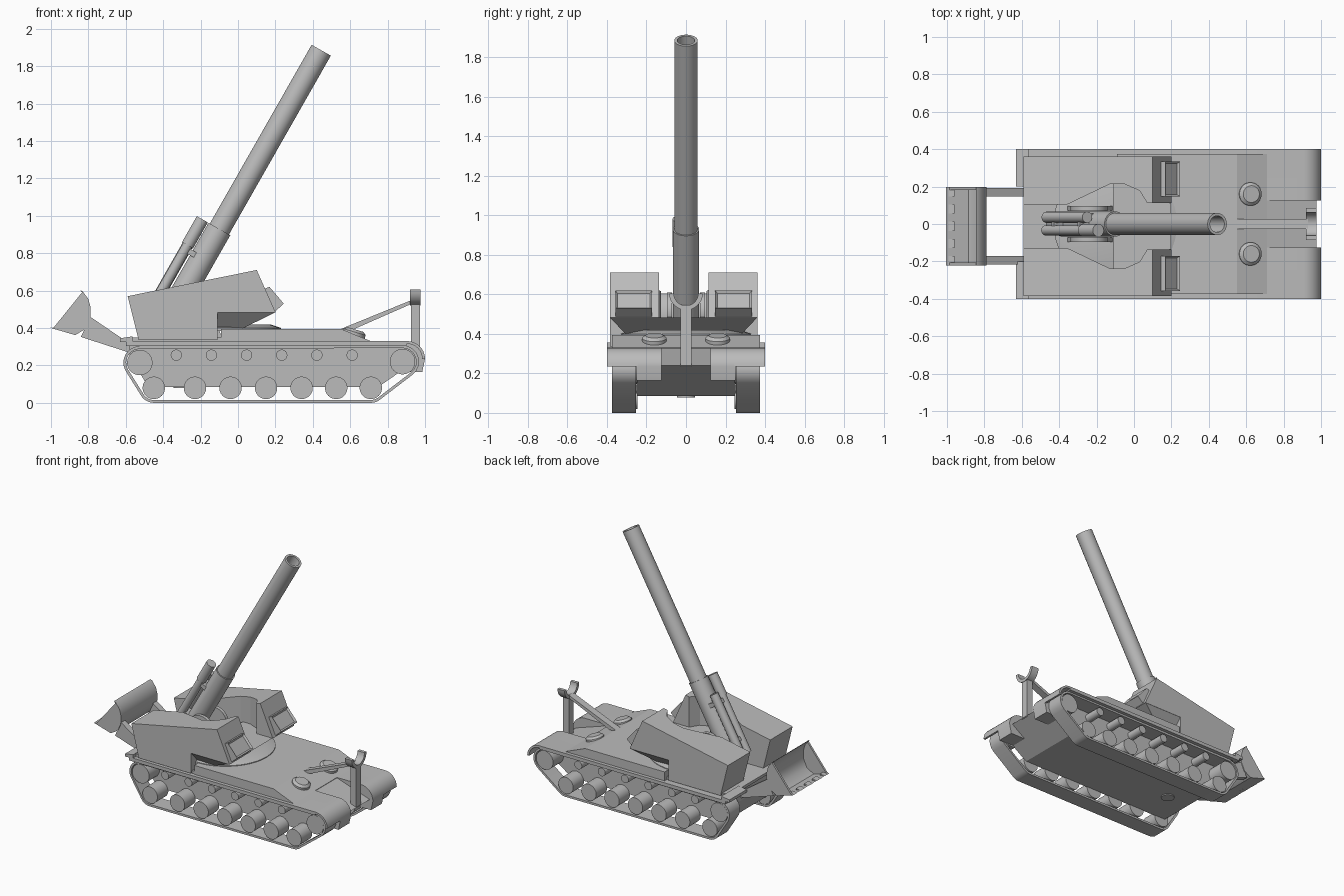
import bpy, bmesh
from math import sin, cos, pi, radians
from mathutils import Vector

if "Cube" in bpy.data.objects:
    bpy.data.objects.remove(bpy.data.objects["Cube"], do_unlink=True)

grey = bpy.data.materials.new("plain grey")
grey.use_nodes = True
grey.diffuse_color = (0.5, 0.5, 0.5, 1)
grey.node_tree.nodes["Principled BSDF"].inputs["Base Color"].default_value = (0.5, 0.5, 0.5, 1)
MID = -0.012    # turret and spade sit slightly off the centre line


def finish(name, bm, smooth=False):
    bmesh.ops.recalc_face_normals(bm, faces=bm.faces)
    mesh = bpy.data.meshes.new(name)
    bm.to_mesh(mesh)
    bm.free()
    mesh.materials.append(grey)
    ob = bpy.data.objects.new(name, mesh)
    bpy.context.scene.collection.objects.link(ob)
    if smooth:
        bpy.ops.object.select_all(action='DESELECT')
        ob.select_set(True)
        bpy.context.view_layer.objects.active = ob
        bpy.ops.object.shade_smooth_by_angle(angle=radians(35))
    return ob


def loft(name, rings, closed=False, cuts=(), smooth=False):
    """Skin a list of point rings; cap the ends or join last to first."""
    bm = bmesh.new()
    vs = [[bm.verts.new(p) for p in ring] for ring in rings]
    n = len(vs[0])
    for a, b in zip(vs, vs[1:] + (vs[:1] if closed else [])):
        for i in range(n):
            bm.faces.new((a[i], a[(i + 1) % n], b[(i + 1) % n], b[i]))
    if not closed:
        bm.faces.new(vs[0])
        bm.faces.new(vs[-1])
    for point, normal in cuts:
        cut = bmesh.ops.bisect_plane(bm, geom=bm.verts[:] + bm.edges[:] + bm.faces[:],
                                     plane_co=point, plane_no=normal, clear_outer=True)
        bmesh.ops.contextual_create(bm, geom=[e for e in cut['geom_cut'] if isinstance(e, bmesh.types.BMEdge)])
    return finish(name, bm, smooth)


def side_prism(name, pts, y0, y1, smooth=False):
    return loft(name, [[(x, y, z) for x, z in pts] for y in (y0, y1)], smooth=smooth)


def plan_prism(name, pts, z0, z1, cuts=()):
    return loft(name, [[(x, y, z) for x, y in pts] for z in (z0, z1)], cuts=cuts)


def lathe(name, profile, origin, axis, closed=False, n=28):
    """Turn (radius, distance) pairs around an axis."""
    origin, axis = Vector(origin), Vector(axis).normalized()
    u = axis.orthogonal().normalized()
    v = axis.cross(u)
    rings = [[origin + axis * t + (u * cos(2 * pi * i / n) + v * sin(2 * pi * i / n)) * r
              for i in range(n)] for r, t in profile]
    return loft(name, rings, closed, smooth=True)


def arc(cx, cz, r, a0, a1, n=8):
    return [(cx + r * cos(radians(a0 + (a1 - a0) * i / n)),
             cz + r * sin(radians(a0 + (a1 - a0) * i / n))) for i in range(n + 1)]


# Hull with front glacis
side_prism("lower_hull", [(-0.58, 0.33), (0.70, 0.33), (0.975, 0.24), (0.75, 0.085), (-0.48, 0.085), (-0.58, 0.25)],
           -0.25, 0.25)
side_prism("upper_hull", [(-0.09, 0.32), (-0.09, 0.395), (0.55, 0.395), (0.71, 0.33), (0.71, 0.32)], -0.375, 0.375)
side_prism("rear_deck", [(-0.59, 0.33), (-0.59, 0.35), (-0.09, 0.35), (-0.09, 0.33)], -0.37, 0.345)
lathe("belly_hatch", [(0.045, 0), (0.045, 0.008)], (-0.3, 0, 0.086), (0, 0, -1))

# Running gear
WHEELS = [-0.45, -0.23, -0.04, 0.15, 0.34, 0.525, 0.71]
ROLLERS = [-0.33 + 0.188 * i for i in range(6)]


def track_path(gap):
    return (arc(-0.525, 0.215, 0.068 + gap, 90, 209) + arc(-0.45, 0.08, 0.06 + gap, 209, 270)
            + arc(0.71, 0.08, 0.06 + gap, 270, 309.5) + arc(0.88, 0.22, 0.068 + gap, 309.5, 450))


for s, side in ((1, "left"), (-1, "right")):
    inner, outer = 0.252 * s, 0.375 * s
    loft(side + "_track", [[(x, y, z) for x, z in track_path(g)]
                           for g, y in ((0.02, inner), (0.02, outer), (0.005, outer), (0.005, inner))],
         closed=True, smooth=True)
    for x in WHEELS:
        lathe(side + "_road_wheel", [(0.06, 0), (0.06, 0.125)], (x, 0.245 * s, 0.08), (0, s, 0))
    for x in ROLLERS:
        lathe(side + "_return_roller", [(0.03, 0), (0.03, 0.125)], (x, 0.245 * s, 0.255), (0, s, 0), n=16)
    for x, z, part in ((-0.525, 0.215, "_drive_wheel"), (0.88, 0.22, "_idler_wheel")):
        lathe(side + part, [(0.068, 0), (0.068, 0.125)], (x, 0.245 * s, z), (0, s, 0))
    # Fender curling down over the front of the track
    side_prism(side + "_fender", [(-0.6, 0.31), (-0.6, 0.33)] + arc(0.905, 0.235, 0.095, 90, 0)
               + arc(0.905, 0.235, 0.08, 0, 90), 0.245 * s, 0.4 * s, smooth=True)
    side_prism(side + "_front_cheek", [(0.69, 0.33)] + arc(0.905, 0.235, 0.095, 90, 0)
               + [(0.985, 0.165), (0.86, 0.165)], 0.125 * s, 0.25 * s, smooth=True)
    side_prism(side + "_fender_skirt", [(-0.6, 0.305), (-0.6, 0.315), (0.9, 0.315), (0.9, 0.305)], 0.37 * s, 0.4 * s)
    side_prism(side + "_rear_flap", [(-0.63, 0.325), (-0.63, 0.345), (-0.565, 0.355), (-0.565, 0.325)],
               0.2 * s, 0.4 * s)
    lathe(side + "_driver_hatch", [(0.062, -0.03), (0.062, 0.012), (0.045, 0.026)],
          (0.62, 0.16 * s, 0.367), (0.3, 0, 1))

# Turret: two side housings over an undercut base
TOP = ((0.10, 0, 0.71), (-0.14, 0, 0.69))
FRONT = ((0.20, 0, 0.485), (0.225, 0, 0.1))
REAR = ((-0.59, 0, 0.57), (-0.24, 0, -0.06))
lathe("turret_ring", [(0.33, 0), (0.33, 0.015), (0.27, 0.035)], (-0.1, 0, 0.385), (0, 0, 1), n=48)
loft("turret_base", [[(x, y + MID, z) for x, y in ((-0.11, -w), (f, -w), (f, w), (-0.11, w))]
                     for z, w, f in ((0.395, 0.29, 0.02), (0.483, 0.373, 0.198))])
for s, side in ((1, "left"), (-1, "right")):
    plan = [(x, MID + s * y) for x, y in ((-0.7, 0.373), (0.3, 0.373), (0.3, 0.125), (0.07, 0.125), (0.03, 0.19),
                                          (-0.05, 0.225), (-0.13, 0.225), (-0.36, 0.115), (-0.7, 0.115))]
    plan_prism(side + "_housing", plan, 0.482, 0.9, (TOP, FRONT, REAR))
    plan_prism(side + "_housing_foot", plan, 0.335, 0.482, (REAR, ((-0.11, 0, 0), (1, 0, 0))))
    # Sight box with a recessed window
    box = [(0.12, 0.60), (0.168, 0.62), (0.245, 0.53), (0.195, 0.485)]
    ys = (MID + 0.16 * s, MID + 0.345 * s)
    sight = side_prism(side + "_sight_box", box, *ys)
    bm = bmesh.new()
    bm.from_mesh(sight.data)
    face = max(bm.faces, key=lambda f: f.normal.x + f.normal.z)
    bmesh.ops.inset_individual(bm, faces=[face], thickness=0.015, depth=-0.012)
    bm.to_mesh(sight.data)
    bm.free()
    # Gun trunnion and its bracket
    lathe(side + "_trunnion", [(0.1, 0), (0.1, 0.025)], (-0.24, 0.07 * s, 0.51), (0, s, 0))
    side_prism(side + "_trunnion_bracket", [(-0.38, 0.34), (-0.33, 0.5), (-0.15, 0.5), (-0.08, 0.34)],
               0.072 * s, 0.095 * s)

# Gun: hollow barrel, sleeve, breech and recoil cylinders
AIM = Vector((0.495, 0, 0.869)).normalized()
UP = Vector((-AIM.z, 0, AIM.x))
MUZZLE = Vector((0.445, 0, 1.885))
lathe("barrel", [(0.059, 0), (0.059, -1.2), (0.044, -1.2), (0.044, 0)], MUZZLE, AIM, closed=True, n=36)
lathe("barrel_sleeve", [(0.067, 0), (0.067, -0.57)], MUZZLE - AIM * 1.10, AIM, n=36)
lathe("breech", [(0.058, 0), (0.058, -0.1), (0.045, -0.12)], MUZZLE - AIM * 1.65, AIM)
for name, y, r, start, length in (("recuperator", -0.034, 0.034, 1.10, 0.16), ("recuperator_rod", -0.034, 0.027, 1.25, 0.42),
                                  ("recoil_cylinder", 0.036, 0.03, 1.22, 0.44)):
    lathe(name, [(r, 0), (r, -length)], MUZZLE - AIM * start + UP * 0.105 + Vector((0, y, 0)), AIM, n=20)
for d in (1.27, 1.55):
    a, b = MUZZLE - AIM * d, MUZZLE - AIM * (d + 0.03)
    loft("cylinder_clamp", [[p + UP * h + Vector((0, y, 0)) for h, y in ((0.03, -0.05), (0.12, -0.05), (0.12, 0.055), (0.03, 0.055))]
                            for p in (a, b)])

# Travel lock at the front
side_prism("lock_post", [(0.925, 0.25), (0.925, 0.53), (0.972, 0.53), (0.972, 0.235)], -0.028, 0.028)
cradle = arc(0, 0.605, 0.085, 180, 360, 14) + arc(0, 0.605, 0.062, 360, 180, 14)
loft("lock_cradle", [[(x, y, z) for y, z in cradle] for x in (0.92, 0.976)], smooth=True)
side_prism("lock_strut", [(0.55, 0.385), (0.55, 0.395), (0.93, 0.55), (0.93, 0.53), (0.60, 0.385)], -0.026, 0.026)

# Rear spade: curved blade, cheeks, arms and teeth
curve = [(-0.83, 0.595), (-0.80, 0.555), (-0.788, 0.51), (-0.79, 0.45), (-0.815, 0.395), (-0.87, 0.362), (-0.99, 0.397)]
back = [(x - 0.014, z + 0.008) for x, z in reversed(curve)]
side_prism("spade_blade", curve + back, MID - 0.21, MID + 0.21, smooth=True)
for s, side in ((1, "left"), (-1, "right")):
    side_prism(side + "_spade_cheek", curve, MID + 0.195 * s, MID + 0.21 * s)
    side_prism(side + "_spade_arm", [(-0.84, 0.352), (-0.79, 0.46), (-0.57, 0.31), (-0.57, 0.265)],
               MID + 0.16 * s, MID + 0.205 * s)
for i in range(5):
    y = MID - 0.21 + i * 0.0925
    side_prism("spade_tooth", [(-1.0, 0.40), (-0.96, 0.405), (-0.96, 0.388)], y, y + 0.05)
